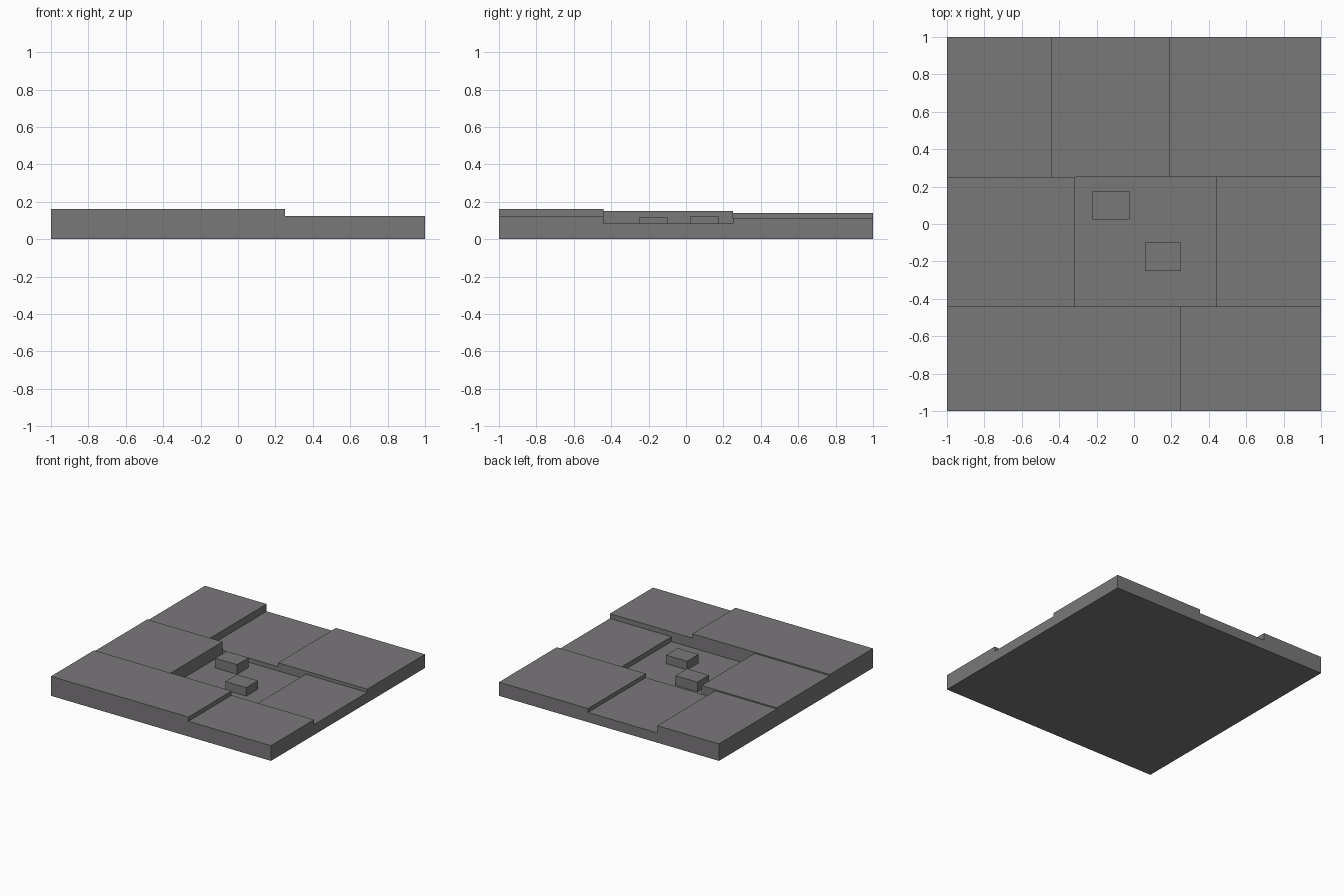
import bpy

cube = bpy.data.objects.get("Cube")
if cube:
    bpy.data.objects.remove(cube, do_unlink=True)

# One flat stone grey
stone = bpy.data.materials.new("stone_grey")
stone.use_nodes = True
colour = (0.195, 0.188, 0.195, 1)
stone.diffuse_color = colour
stone.node_tree.nodes["Principled BSDF"].inputs["Base Color"].default_value = colour


def block(name, x, y, z):
    """Box spanning the given (low, high) ranges."""
    bpy.ops.mesh.primitive_cube_add(size=1)
    ob = bpy.context.object
    ob.name = name
    ob.location = [(a + b) / 2 for a, b in (x, y, z)]
    ob.scale = [b - a for a, b in (x, y, z)]
    bpy.ops.object.transform_apply(location=False, rotation=False, scale=True)
    ob.data.materials.append(stone)
    return ob


# Slabs laid in three rows: y range, x cuts, then name and height of each slab
FLOOR = 0.045
rows = [
    ("front", (-1, -0.44), (-1, 0.25, 1),
     (("right_slab", 0.16), ("left_slab", 0.125))),
    ("middle", (-0.44, 0.25), (-1, -0.315, 0.44, 1),
     (("right_slab", 0.15), ("sunken_floor", FLOOR), ("left_slab", 0.085))),
    ("back", (0.25, 1), (-1, -0.44, 0.19, 1),
     (("right_slab", 0.14), ("centre_slab", 0.08), ("left_slab", 0.112))),
]
for row, y, cuts, slabs in rows:
    for x0, x1, (name, height) in zip(cuts, cuts[1:], slabs):
        block(f"{row}_{name}", (x0, x1), y, (0, height))

# Two loose blocks standing on the sunken floor
block("large_block", (-0.225, -0.025), (0.025, 0.175), (FLOOR, 0.125))
block("small_block", (0.06, 0.25), (-0.25, -0.1), (FLOOR, 0.115))
